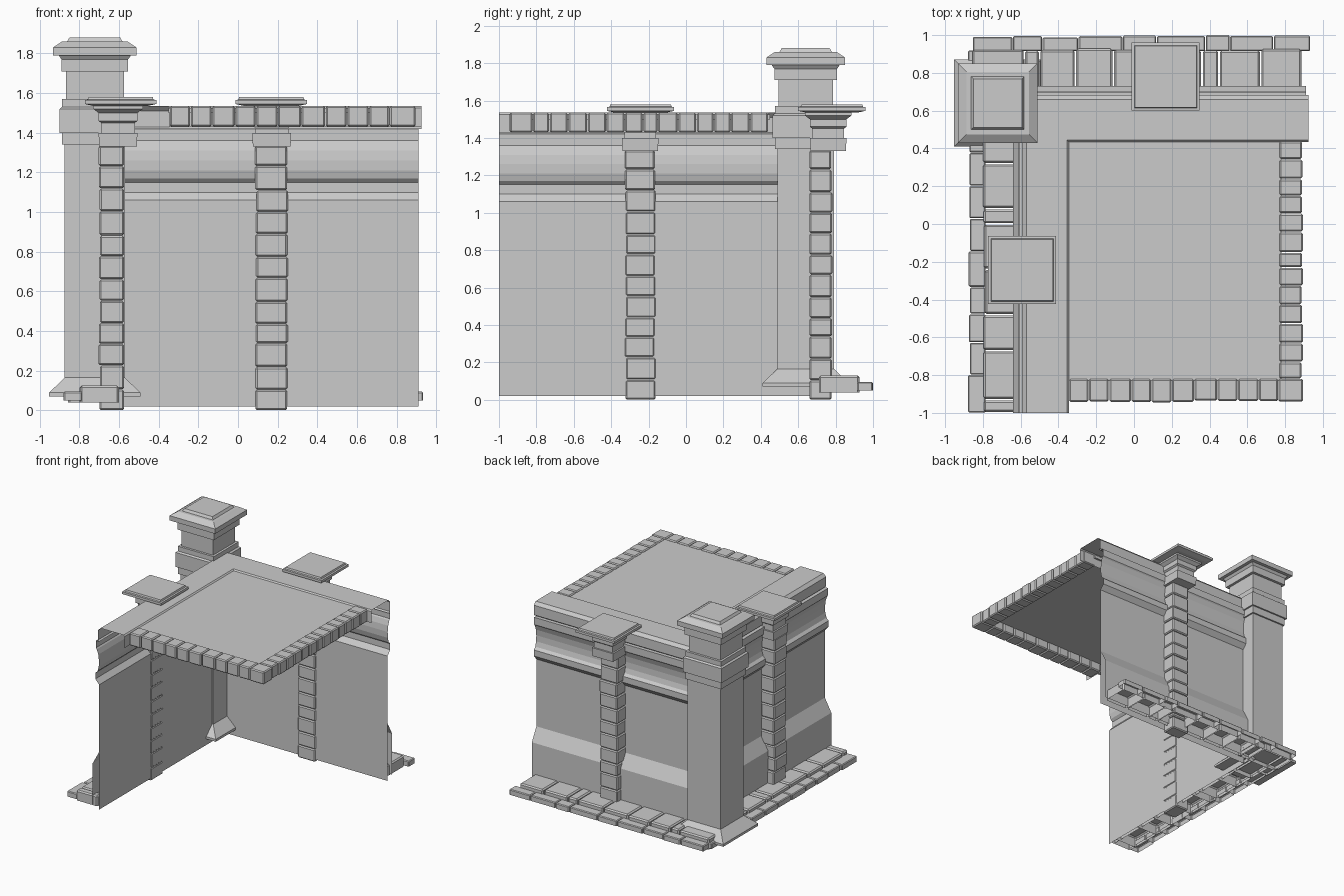
import bpy, bmesh, random
from mathutils import Vector, Matrix

if "Cube" in bpy.data.objects:
    bpy.data.objects.remove(bpy.data.objects["Cube"])

random.seed(4)


def finish(name, bm, normals=True):
    if normals:
        bmesh.ops.recalc_face_normals(bm, faces=bm.faces)
    me = bpy.data.meshes.new(name)
    bm.to_mesh(me)
    bm.free()
    ob = bpy.data.objects.new(name, me)
    bpy.context.collection.objects.link(ob)
    return ob


def boxes(name, items, bevel=0.008, open_bottom=False):
    """Many bevelled blocks (x0, x1, y0, y1, z0, z1) in one object."""
    bm = bmesh.new()
    for x0, x1, y0, y1, z0, z1 in items:
        b = bmesh.new()
        m = (Matrix.Translation(((x0 + x1) / 2, (y0 + y1) / 2, (z0 + z1) / 2))
             @ Matrix.Diagonal((x1 - x0, y1 - y0, z1 - z0, 1)))
        bmesh.ops.create_cube(b, size=1, matrix=m)
        edges = b.edges[:]
        if open_bottom:
            edges = [e for e in edges if max(v.co.z for v in e.verts) > z1 - 1e-4]
        if bevel:
            bmesh.ops.bevel(b, geom=edges, offset=bevel, segments=1, affect='EDGES')
        if open_bottom:
            b.normal_update()
            bmesh.ops.delete(b, geom=[f for f in b.faces if f.normal.z < -0.9],
                             context='FACES_ONLY')
        tmp = bpy.data.meshes.new("tmp")
        b.to_mesh(tmp)
        b.free()
        bm.from_mesh(tmp)
        bpy.data.meshes.remove(tmp)
    return finish(name, bm)


def sweep(name, profile, x_end=0.91):
    """Sheet profile (outset, z) run along the back wall, round the corner, along the left wall."""
    bm = bmesh.new()
    rows = [[bm.verts.new(p) for p in ((x_end, 0.67 + d, z), (-0.58 - d, 0.67 + d, z), (-0.58 - d, -1, z))]
            for d, z in profile]
    for a, b in zip(rows, rows[1:]):
        for i in range(2):
            bm.faces.new((a[i], a[i + 1], b[i + 1], b[i]))
    return finish(name, bm, False)


def stack(name, cx, cy, rings):
    """Square stepped pier from (half width, z) rings."""
    bm = bmesh.new()
    vs = [[bm.verts.new((cx + sx * h, cy + sy * h, z)) for sx, sy in ((-1, -1), (1, -1), (1, 1), (-1, 1))]
          for h, z in rings]
    for a, b in zip(vs, vs[1:]):
        for i in range(4):
            j = (i + 1) % 4
            bm.faces.new((a[i], a[j], b[j], b[i]))
    bm.faces.new(vs[0][::-1])
    bm.faces.new(vs[-1])
    return finish(name, bm)


def split(a, b, n, jitter=0.0):
    """Cut a length into n slightly uneven pieces."""
    s = (b - a) / n
    c = [a] + [a + s * i + random.uniform(-jitter, jitter) * s for i in range(1, n)] + [b]
    return list(zip(c, c[1:]))


# Walls: plane, corbel, cove and top moulding in one sheet
wall = sweep("wall", [(0, 0.02), (0, 1.06), (0.035, 1.10), (0.035, 1.15), (0.015, 1.17), (0.004, 1.21),
                      (0.002, 1.26), (0.008, 1.31), (0.022, 1.35), (0.03, 1.36), (0.03, 1.42), (0.0, 1.42)])
# Sloped skirting at the foot of the walls
skirt = sweep("wall_skirt", [(0.06, 0.05), (0.06, 0.39), (0.0, 0.5)])
# Raised roof border, hollow below
border = sweep("roof_border", [(0.0, 1.42), (0.012, 1.43), (0.012, 1.51), (-0.012, 1.535),
                               (-0.225, 1.535), (-0.235, 1.525), (-0.235, 1.43)], 0.925)

# Roof panel
boxes("roof_panel", [(-0.35, 0.78, -0.83, 0.45, 1.50, 1.525)], 0)

# Brick edging on the two free sides of the roof
edge = []
for a, b in split(-0.345, 0.765, 10, 0.1):
    edge.append((a + .002, b - .002, -0.94 + random.uniform(-.005, .005), -0.82, 1.43, 1.535))
for a, b in split(-0.82, 0.44, 13, 0.12):
    edge.append((0.77, 0.89 + random.uniform(-.005, .005), a + .002, b - .002, 1.43, 1.535))
edge.append((0.765, 0.895, -0.94, -0.82, 1.43, 1.535))
boxes("roof_edge_bricks", edge)

# Corner pillar with flared foot and stepped cap
stack("corner_pillar", -0.722, 0.64, [
    (0.23, 0.07), (0.23, 0.09), (0.152, 0.165), (0.152, 1.34), (0.165, 1.34), (0.165, 1.40), (0.178, 1.40),
    (0.178, 1.52), (0.165, 1.53), (0.165, 1.57), (0.146, 1.57), (0.146, 1.71), (0.168, 1.71),
    (0.168, 1.77), (0.182, 1.79), (0.21, 1.79), (0.21, 1.83), (0.165, 1.86), (0.14, 1.86), (0.128, 1.88)])

# Brick pilasters with capitals and flat caps, one on each wall
capital = [(0.095, 1.33), (0.098, 1.40), (0.085, 1.40), (0.085, 1.45), (0.098, 1.46),
           (0.098, 1.50), (0.125, 1.52), (0.125, 1.545)]
cap = [(0.135, 1.535), (0.18, 1.545), (0.18, 1.565), (0.166, 1.567), (0.162, 1.58)]
for side, back in (("back", True), ("left", False)):
    bricks = []
    for a, b in split(0, 1.335, 12, 0.08):
        j = random.uniform(-0.004, 0.004)
        if back:
            bricks.append((0.09 + j, 0.25 + j, 0.66, 0.78 + j, a + .001, b - .001))
        else:
            bricks.append((-0.70 + j, -0.575, -0.325 + j, -0.165 + j, a + .001, b - .001))
    boxes(side + "_pilaster_bricks", bricks)
    stack(side + "_pilaster_capital", *((0.17, 0.76) if back else (-0.605, -0.245)), capital)
    stack(side + "_pilaster_cap", *((0.168, 0.78) if back else (-0.592, -0.243)), cap)

# Paving along the foot of the walls, hollow underneath
slabs, kerbs = [], []
seams = [-0.86, -0.58, -0.50, -0.31, -0.11, 0.12, 0.36, 0.45, 0.67, 0.89]
for a, b in zip(seams, seams[1:]):
    slabs.append((a + .004, b - .004, 0.71, 0.925 + random.uniform(-.008, .004), 0.04, 0.13))
seams = [-1.0, -0.93, -0.67, -0.48, -0.24, 0.0, 0.08, 0.32, 0.50, 0.71]
for a, b in zip(seams, seams[1:]):
    slabs.append((-0.795 + random.uniform(-.004, .006), -0.60, a + .004, b - .004, 0.04, 0.125))
for a, b in split(-0.855, 0.935, 9, 0.2):
    kerbs.append((a + .002, b - .002, 0.915, 1.0 - random.uniform(0, .012), 0.05, 0.095))
for a, b in split(-1.0, 0.92, 11, 0.2):
    kerbs.append((-0.88 + random.uniform(0, .012), -0.785, a + .002, b - .002, 0.05, 0.095))
boxes("paving_slabs", slabs, 0.01, True)
boxes("paving_kerbs", kerbs, 0.006, True)
